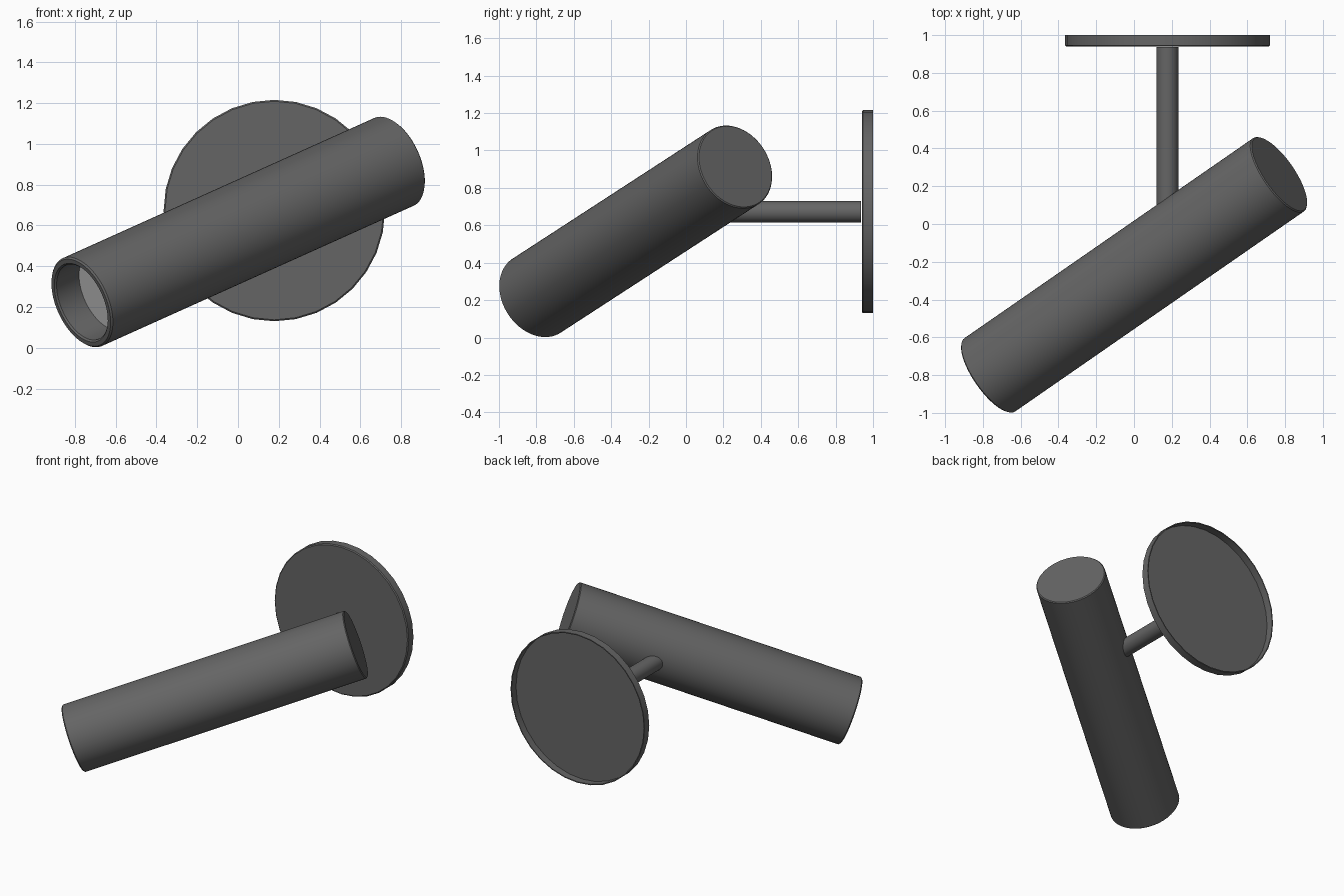
import bpy, bmesh, math
from mathutils import Vector

if "Cube" in bpy.data.objects:
    bpy.data.objects.remove(bpy.data.objects["Cube"])


def material(name, grey):
    m = bpy.data.materials.new(name)
    m.diffuse_color = (grey, grey, grey, 1)
    m.use_nodes = True
    m.node_tree.nodes["Principled BSDF"].inputs["Base Color"].default_value = m.diffuse_color
    return m


dark = material("dark_metal", 0.13)
pale = material("pale_lens", 0.6)


def lathe(name, start, direction, profile, sides, mat):
    """Spin (radius, height) points about an axis; radius 0 closes the end."""
    bm = bmesh.new()
    rings = []
    for r, h in profile:
        if r == 0:
            rings.append([bm.verts.new((0, 0, h))])
        else:
            rings.append([bm.verts.new((r * math.cos(math.tau * i / sides),
                                        r * math.sin(math.tau * i / sides), h))
                          for i in range(sides)])
    for a, b in zip(rings, rings[1:]):
        for i in range(sides):
            j = (i + 1) % sides
            quad = [a[i % len(a)], a[j % len(a)], b[j % len(b)], b[i % len(b)]]
            bm.faces.new(list(dict.fromkeys(quad)))
    bmesh.ops.recalc_face_normals(bm, faces=bm.faces)
    mesh = bpy.data.meshes.new(name)
    bm.to_mesh(mesh)
    bm.free()
    ob = bpy.data.objects.new(name, mesh)
    bpy.context.collection.objects.link(ob)
    ob.location = start
    ob.rotation_euler = Vector(direction).to_track_quat('Z', 'Y').to_euler()
    mesh.materials.append(mat)
    bpy.ops.object.select_all(action='DESELECT')
    ob.select_set(True)
    bpy.context.view_layer.objects.active = ob
    bpy.ops.object.shade_smooth_by_angle(angle=math.radians(30))
    return ob


# Tilted lamp tube with a recessed opening at the low end
low, high = Vector((-0.770, -0.803, 0.221)), Vector((0.770, 0.264, 0.914))
axis = high - low
L, R = axis.length, 0.236
lathe("lamp_tube", low, axis,
      [(0, 0.17), (0.198, 0.17), (0.198, 0.008), (0.206, 0), (0.228, 0), (R, 0.008),
       (R, L - 0.006), (R - 0.006, L), (0, L)], 64, dark)

# Pale lens at the bottom of the recess
lathe("lens", low, axis, [(0, 0.15), (0.197, 0.15), (0.197, 0.168), (0, 0.168)], 64, pale)

# Arm from the tube to the wall plate, stopping just short of it
lathe("arm", (0.177, -0.02, 0.672), (0, 1, 0),
      [(0, 0), (0.058, 0), (0.058, 0.956), (0, 0.956)], 32, dark)

# Round wall plate, a shallow dish open at the back
lathe("wall_plate", (0.178, 0.940, 0.673), (0, 1, 0),
      [(0, 0), (0.536, 0), (0.543, 0.006), (0.543, 0.06),
       (0.536, 0.06), (0.536, 0.007), (0, 0.007)], 32, dark)
